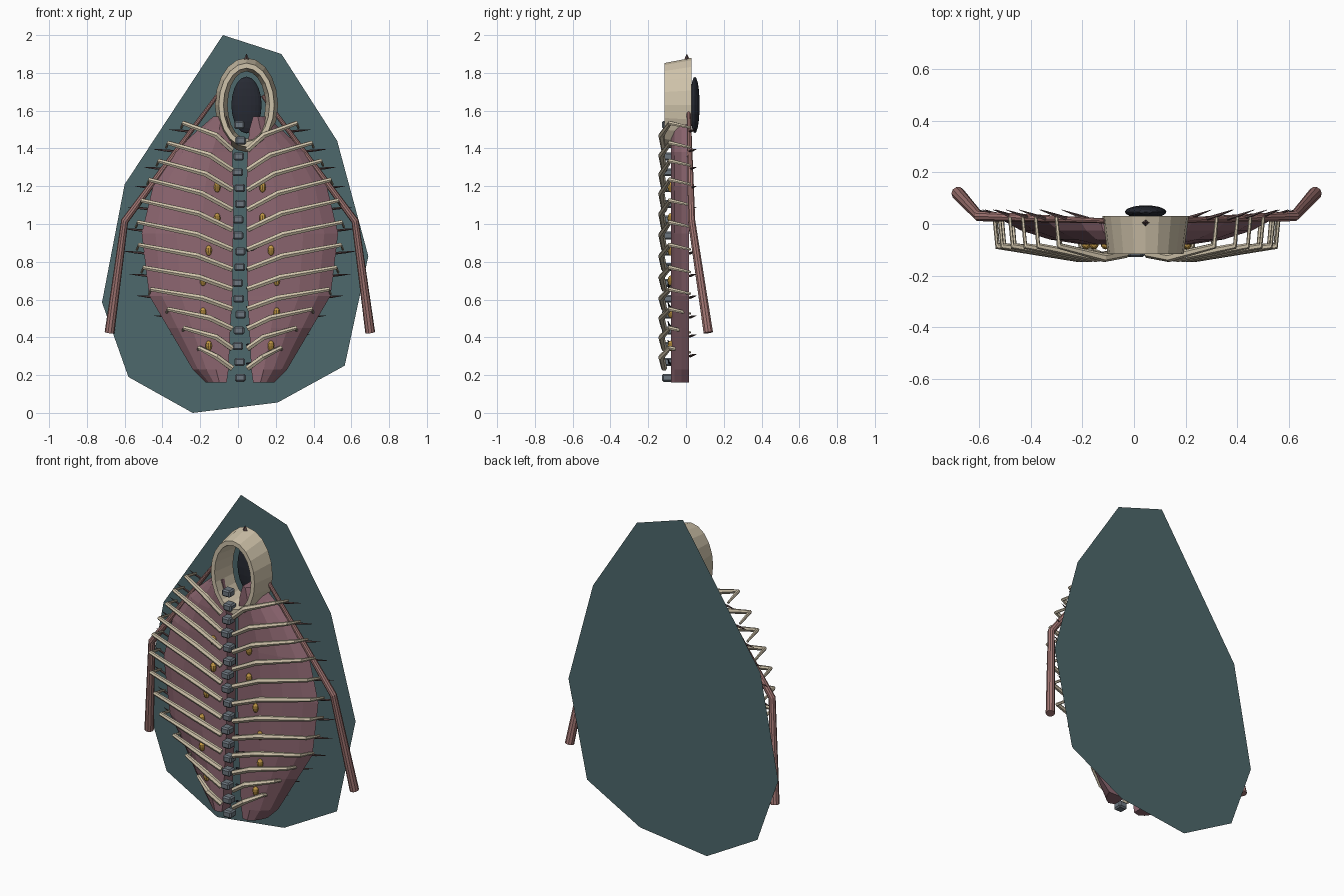
import bpy, bmesh, math
from mathutils import Vector

if "Cube" in bpy.data.objects:
    bpy.data.objects.remove(bpy.data.objects["Cube"])

CX = 0.01  # symmetry line of the body


def mat(name, rgb):
    m = bpy.data.materials.new(name)
    m.diffuse_color = (*rgb, 1)
    m.use_nodes = True
    m.node_tree.nodes["Principled BSDF"].inputs["Base Color"].default_value = m.diffuse_color
    return m


TEAL = mat("teal", (0.075, 0.14, 0.15))
BONE = mat("bone", (0.62, 0.54, 0.40))
FLESH = mat("flesh", (0.27, 0.135, 0.165))
LIMB = mat("limb", (0.37, 0.185, 0.175))
STEEL = mat("steel", (0.15, 0.18, 0.21))
DARK = mat("dark", (0.02, 0.023, 0.033))
QUILL = mat("quill", (0.10, 0.06, 0.06))
GOLD = mat("gold", (0.55, 0.32, 0.06))


def finish(name, bm, material):
    bmesh.ops.recalc_face_normals(bm, faces=bm.faces)
    me = bpy.data.meshes.new(name)
    bm.to_mesh(me)
    bm.free()
    ob = bpy.data.objects.new(name, me)
    bpy.context.collection.objects.link(ob)
    me.materials.append(material)
    return ob


def loft(bm, rings, caps=True, wrap=False):
    vs = [[bm.verts.new(p) for p in r] for r in rings]
    n = len(vs[0])
    pairs = list(zip(vs, vs[1:])) + ([(vs[-1], vs[0])] if wrap else [])
    for a, b in pairs:
        for i in range(n):
            bm.faces.new((a[i], a[(i + 1) % n], b[(i + 1) % n], b[i]))
    if caps:
        bm.faces.new(vs[0])
        bm.faces.new(vs[-1])


def tube(bm, pts, radii, sides=6):
    """Tapered tube along a polyline."""
    pts = [Vector(p) for p in pts]
    rings = []
    for i, (p, r) in enumerate(zip(pts, radii)):
        d = (pts[min(i + 1, len(pts) - 1)] - pts[max(i - 1, 0)]).normalized()
        u = d.cross(Vector((0, 0, 1)) if abs(d.z) < 0.8 else Vector((0, 1, 0))).normalized()
        v = d.cross(u)
        rings.append([p + r * (math.cos(t) * u + math.sin(t) * v)
                      for t in (2 * math.pi * k / sides for k in range(sides))])
    loft(bm, rings)


def ellipsoid(name, loc, scale, seg, rows, material):
    bm = bmesh.new()
    bmesh.ops.create_uvsphere(bm, u_segments=seg, v_segments=rows, radius=1)
    bmesh.ops.scale(bm, vec=scale, verts=bm.verts)
    bmesh.ops.translate(bm, vec=loc, verts=bm.verts)
    return finish(name, bm, material)


# flat irregular back plate
bm = bmesh.new()
outline = [(-.08, 2), (.23, 1.9), (.525, 1.44), (.69, .83), (.565, .25), (.21, .055),
           (-.24, 0), (-.58, .19), (-.72, .585), (-.60, 1.21)]
bm.faces.new([bm.verts.new((x, .143, z)) for x, z in outline])
finish("back_plate", bm, TEAL)

# hooded head ring, wider at the back
bm = bmesh.new()
profile = [(.030, .167, .250), (-.115, .147, .222), (-.115, .122, .195), (.030, .100, .178)]
loft(bm, [[(.045 + a * math.sin(2 * math.pi * k / 20), y, 1.63 + b * math.cos(2 * math.pi * k / 20))
           for k in range(20)] for y, a, b in profile], caps=False, wrap=True)
finish("head_ring", bm, BONE)
bm = bmesh.new()
tube(bm, [(.045, .005, 1.87), (.045, .005, 1.9)], [.015, .001], 4)
finish("ring_spike", bm, QUILL)

# dark face disc in the ring
ellipsoid("face_disc", (.045, .047, 1.63), (.08, .025, .15), 20, 10, DARK)

# body lobes: rows of z, inner x, outer x
rows = [(.16, .07, .18), (.23, .06, .25), (.45, .05, .38), (.62, .04, .48), (.95, .035, .52),
        (1.2, .035, .46), (1.38, .04, .35), (1.5, .05, .22), (1.57, .07, .14)]
section = [(0, .015), (0, -.07), (.35, -.08), (.62, -.06), (.85, -.025), (1, .015)]
for side, s in (("left", -1), ("right", 1)):
    bm = bmesh.new()
    loft(bm, [[(CX + s * (a + (b - a) * t), y, z) for t, y in section] for z, a, b in rows])
    finish(side + "_lobe", bm, FLESH)

# ribs with quills behind them: reach and end height of each pair
ribs = [(.30, 1.535), (.38, 1.43), (.43, 1.335), (.48, 1.235), (.52, 1.125), (.54, 1.01), (.535, .89),
        (.51, .77), (.47, .655), (.38, .55), (.295, .45), (.215, .345)]
for side, s in (("left", -1), ("right", 1)):
    bones, quills = bmesh.new(), bmesh.new()
    for i, (w, z1) in enumerate(ribs):
        z0 = 1.39 - .105 * i
        zm = z0 + (z1 - z0) * .55
        end = (CX + s * (w + .01), .025, z1 - .025)
        tube(bones, [(CX + s * .04, -.115, z0), (CX + s * (.42 * w if w > .25 else .12), -.13, zm),
                     (CX + s * w, -.085, z1), end], [.016, .017, .012, .007])
        tube(quills, [(CX + s * (w - .03), .02, z1 - .045), (CX + s * (w + .02), .035, z1 - .04),
                      (CX + s * (w + .075), .055, z1 - .035)], [.007, .006, .001], 5)
    finish(side + "_ribs", bones, BONE)
    finish(side + "_quills", quills, QUILL)

# short dark barbs beside the lower spine
bm = bmesh.new()
for i in range(7):
    z = .86 - .1 * i
    tube(bm, [(.045, -.08, z), (.08, -.09, z + .005), (.12, -.095, z + .025)], [.006, .006, .002], 5)
finish("spine_barbs", bm, DARK)

# vertebrae
for i in range(17):
    bm = bmesh.new()
    bmesh.ops.create_cube(bm, size=1)
    bmesh.ops.scale(bm, vec=(.056, .056, .042), verts=bm.verts)
    bmesh.ops.bevel(bm, geom=bm.edges[:], offset=.008, segments=1, affect='EDGES')
    bmesh.ops.translate(bm, vec=(.006 + .008 * math.sin(i * 1.7), -.1, 1.525 - .0837 * i), verts=bm.verts)
    finish("vertebra_%d" % (i + 1), bm, STEEL)

# arms
for side, s in (("left", -1), ("right", 1)):
    bm = bmesh.new()
    tube(bm, [(CX + s * .12, .012, 1.68), (CX + s * .61, .03, 1.015), (CX + s * .69, .118, .425)],
         [.01, .02, .026], 10)
    finish(side + "_arm", bm, LIMB)

# gold beads
for side, s in (("left", -1), ("right", 1)):
    for i, (x, z) in enumerate([(.12, 1.195), (.12, 1.03), (.165, .86), (.195, .7), (.195, .53), (.165, .355)]):
        ellipsoid("%s_bead_%d" % (side, i + 1), (CX + s * x, -.08, z), (.018, .018, .028), 10, 6, GOLD)
